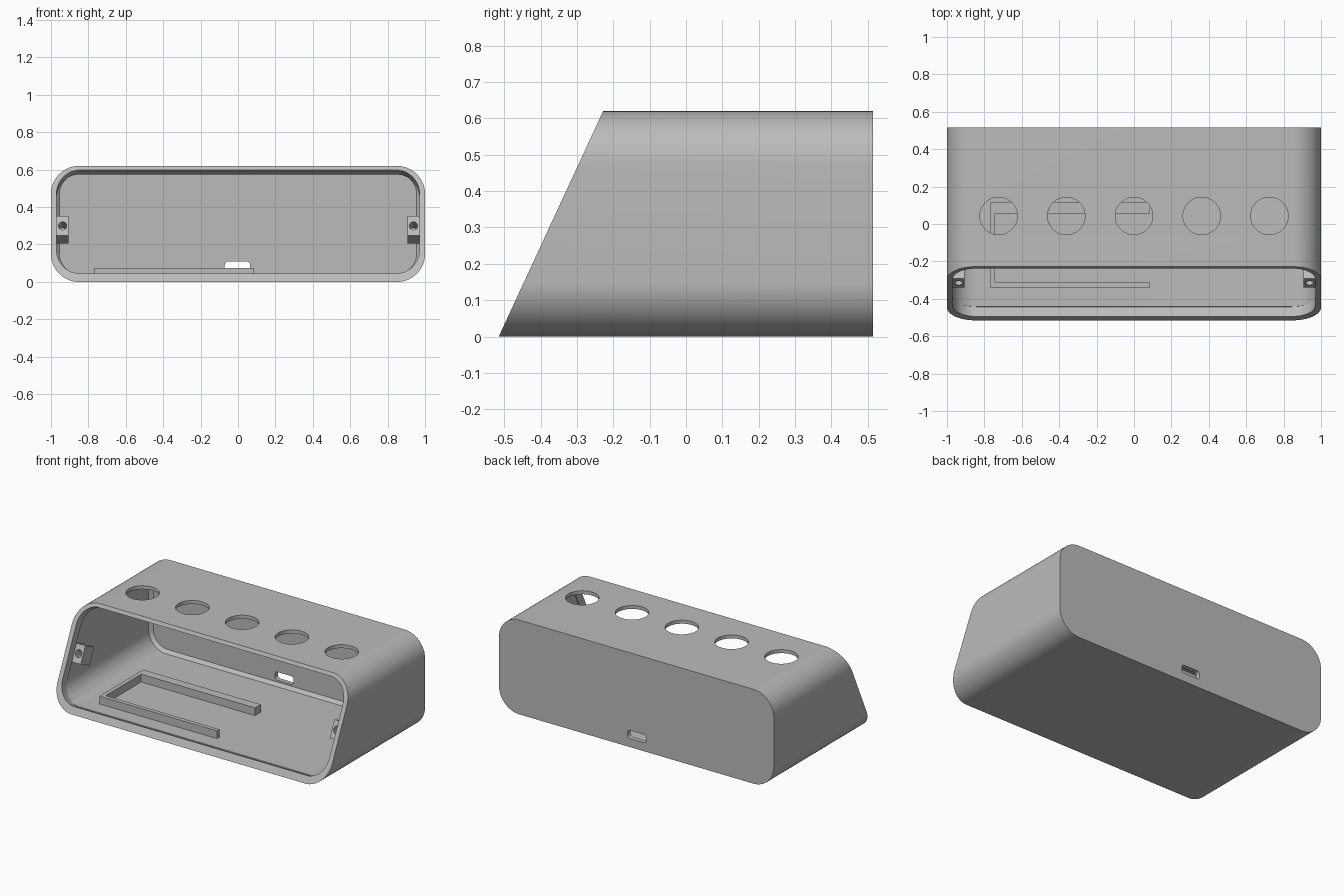
import bpy, bmesh, math
from mathutils import Vector

cube = bpy.data.objects.get("Cube")
if cube:
    bpy.data.objects.remove(cube, do_unlink=True)

HEIGHT, HALF_DEPTH = 0.62, 0.515
SLOPE = 0.287 / HEIGHT                        # how far the front leans back per unit of height
INWARD = Vector((0, 1, -SLOPE)).normalized()  # square to the leaning front

grey = bpy.data.materials.new("matte_grey")
grey.use_nodes = True
grey.diffuse_color = (0.5, 0.5, 0.5, 1)
grey.node_tree.nodes["Principled BSDF"].inputs["Base Color"].default_value = (0.5, 0.5, 0.5, 1)


def outline(half_w, bottom, top, radius, centre_x=0, steps=16):
    """Rounded rectangle as (x, z) pairs."""
    mid, half_h = (bottom + top) / 2, (top - bottom) / 2
    points = []
    for quarter, (sx, sz) in enumerate([(1, 1), (-1, 1), (-1, -1), (1, -1)]):
        for i in range(steps + 1):
            a = (quarter + i / steps) * math.pi / 2
            points.append((centre_x + sx * (half_w - radius) + radius * math.cos(a),
                           mid + sz * (half_h - radius) + radius * math.sin(a)))
    return points


def flat(points, y):
    return [Vector((x, y, z)) for x, z in points]


def leaning(points, offset=0):
    """Lay an outline on the leaning front plane, moved inward by offset."""
    return [Vector((x, -HALF_DEPTH + SLOPE * z, z)) + INWARD * offset for x, z in points]


def loft(name, loops):
    """Closed solid through a row of matching loops."""
    bm = bmesh.new()
    rings = [[bm.verts.new(p) for p in loop] for loop in loops]
    n = len(rings[0])
    for a, b in zip(rings, rings[1:]):
        for i in range(n):
            bm.faces.new((a[i], a[(i + 1) % n], b[(i + 1) % n], b[i]))
    bm.faces.new(rings[0])
    bm.faces.new(rings[-1])
    bmesh.ops.recalc_face_normals(bm, faces=bm.faces)
    mesh = bpy.data.meshes.new(name)
    bm.to_mesh(mesh)
    bm.free()
    mesh.materials.append(grey)
    obj = bpy.data.objects.new(name, mesh)
    bpy.context.collection.objects.link(obj)
    return obj


def activate(obj):
    bpy.ops.object.select_all(action="DESELECT")
    obj.select_set(True)
    bpy.context.view_layer.objects.active = obj


def cut(obj, cutter):
    mod = obj.modifiers.new("cut", "BOOLEAN")
    mod.operation, mod.solver, mod.object = "DIFFERENCE", "EXACT", cutter
    activate(obj)
    bpy.ops.object.modifier_apply(modifier=mod.name)
    bpy.data.objects.remove(cutter, do_unlink=True)


def smooth(obj):
    activate(obj)
    bpy.ops.object.shade_smooth_by_angle(angle=math.radians(30))


def box(name, x0, x1, y0, y1, z0, z1):
    corners = [(x0, z0), (x1, z0), (x1, z1), (x0, z1)]
    return loft(name, [flat(corners, y0), flat(corners, y1)])


# Hollow housing with a leaning open front
body = outline(1.0, 0, HEIGHT, 0.15)
housing = loft("housing", [leaning(body), flat(body, HALF_DEPTH)])

# Cavity, chamfered where it meets the back wall
LIP = 0.055
inner = outline(0.975, 0.024, 0.597, 0.126)
shifted = [p + Vector((0, LIP * math.hypot(1, SLOPE), 0)) for p in leaning(inner)]
cut(housing, loft("cavity_cutter", [shifted, flat(inner, 0.465),
                                    flat(outline(0.955, 0.044, 0.577, 0.106), 0.485)]))

# Lipped opening, square to the front
opening = outline(0.97, 0.045, 0.598, 0.125)
cut(housing, loft("opening_cutter", [leaning(opening, -0.1), leaning(opening, LIP + 0.002)]))

# Row of round holes in the top
for i in range(-2, 3):
    ring = [(0.362 * i + 0.1 * math.cos(a), 0.043 + 0.1 * math.sin(a))
            for a in (math.tau * k / 64 for k in range(64))]
    cut(housing, loft("hole_cutter", [[Vector((x, y, z)) for x, y in ring] for z in (0.5, 0.7)]))

# Cable slot in the back
slot = outline(0.068, 0.056, 0.11, 0.02, centre_x=-0.003, steps=6)
cut(housing, loft("slot_cutter", [flat(slot, 0.4), flat(slot, 0.6)]))
smooth(housing)

# Three-sided rail on the floor
box("front_rail", -0.77, 0.085, -0.34, -0.313, 0.02, 0.075)
box("side_rail", -0.77, -0.743, -0.313, 0.056, 0.02, 0.075)
box("back_rail", -0.77, 0.085, 0.056, 0.115, 0.02, 0.075)

# Screw mounts on the side walls
for side, label in ((1, "left"), (-1, "right")):
    block = [(side * x, z) for x, z in ((0.905, 0.27), (0.985, 0.27), (0.985, 0.375), (0.905, 0.375))]
    mount = loft(label + "_screw_mount", [leaning(block, LIP), leaning(block, LIP + 0.1)])
    hole = outline(0.022, 0.301, 0.345, 0.0219, centre_x=side * 0.938, steps=6)
    cut(mount, loft("screw_cutter", [leaning(hole, 0), leaning(hole, LIP + 0.08)]))
    smooth(mount)
